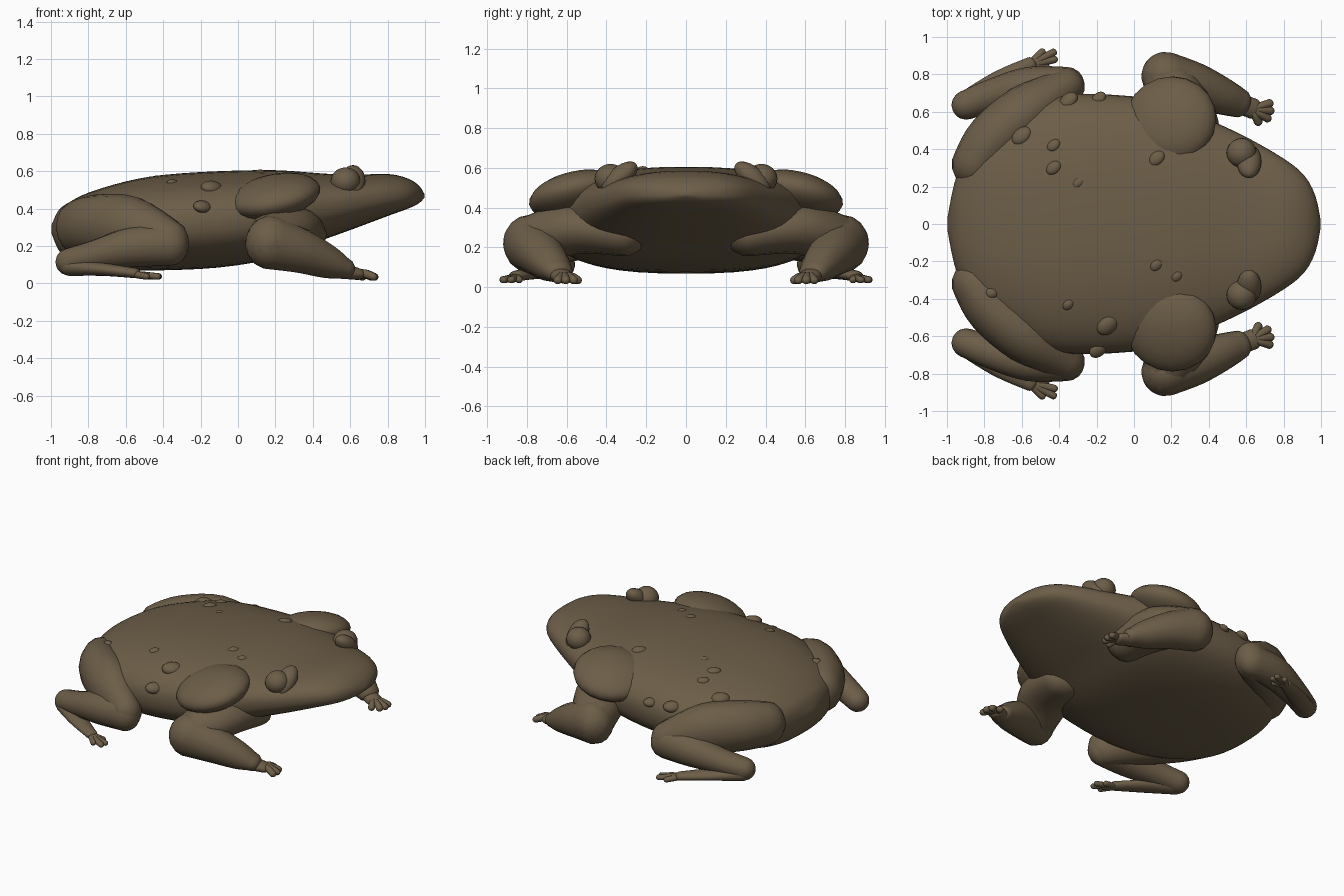
import bpy, bmesh, math
from mathutils import Vector

if "Cube" in bpy.data.objects:
    bpy.data.objects.remove(bpy.data.objects["Cube"])

skin = bpy.data.materials.new("olive brown skin")
skin.diffuse_color = (0.15, 0.11, 0.064, 1)
skin.use_nodes = True
skin.node_tree.nodes["Principled BSDF"].inputs["Base Color"].default_value = skin.diffuse_color


def finish(name, bm, angle=40):
    bmesh.ops.recalc_face_normals(bm, faces=bm.faces)
    me = bpy.data.meshes.new(name)
    bm.to_mesh(me)
    bm.free()
    ob = bpy.data.objects.new(name, me)
    bpy.context.collection.objects.link(ob)
    me.materials.append(skin)
    bpy.ops.object.select_all(action='DESELECT')
    ob.select_set(True)
    bpy.context.view_layer.objects.active = ob
    bpy.ops.object.shade_smooth_by_angle(angle=math.radians(angle))
    return ob


def smooth_path(pts, steps):
    """Catmull-Rom through tuples of any length."""
    out, n = [], len(pts)
    for i in range(n - 1):
        a, b, c, d = (pts[max(i - 1, 0)], pts[i], pts[i + 1], pts[min(i + 2, n - 1)])
        for s in range(steps):
            t = s / steps
            out.append([0.5 * (2 * q + (r - p) * t + (2 * p - 5 * q + 4 * r - w) * t * t
                               + (3 * q - p - 3 * r + w) * t ** 3)
                        for p, q, r, w in zip(a, b, c, d)])
    out.append(list(pts[-1]))
    return out


def skin_rings(bm, rings):
    vs = [[bm.verts.new(p) for p in r] for r in rings]
    n = len(vs[0])
    for a, b in zip(vs, vs[1:]):
        for i in range(n):
            bm.faces.new((a[i], a[(i + 1) % n], b[(i + 1) % n], b[i]))
    bm.faces.new(vs[0])
    bm.faces.new(vs[-1])


def limb(bm, pts, sides=16, steps=4):
    """Round-ended tube; each point is x, y, z, side radius, upright radius."""
    path = smooth_path(pts, steps)
    cs = [Vector(p[:3]) for p in path]
    rings = []

    def ring(c, d, ra, rb):
        side = d.cross(Vector((0, 0, 1))).normalized()
        up = side.cross(d)
        return [c + side * ra * math.cos(2 * math.pi * k / sides)
                + up * rb * math.sin(2 * math.pi * k / sides) for k in range(sides)]

    caps = [math.radians(a) for a in (84, 65, 45, 22)]
    d0 = (cs[1] - cs[0]).normalized()
    d1 = (cs[-1] - cs[-2]).normalized()
    r0, r1 = path[0][3:], path[-1][3:]
    for a in caps:
        rings.append(ring(cs[0] - d0 * min(r0) * math.sin(a), d0,
                          r0[0] * math.cos(a), r0[1] * math.cos(a)))
    for i, c in enumerate(cs):
        d = (cs[min(i + 1, len(cs) - 1)] - cs[max(i - 1, 0)]).normalized()
        rings.append(ring(c, d, *path[i][3:]))
    for a in reversed(caps):
        rings.append(ring(cs[-1] + d1 * min(r1) * math.sin(a), d1,
                          r1[0] * math.cos(a), r1[1] * math.cos(a)))
    skin_rings(bm, rings)


def blob(name, loc, size, turn=(0, 0, 0)):
    bpy.ops.mesh.primitive_uv_sphere_add(segments=20, ring_count=12, radius=1,
                                         location=loc, rotation=turn)
    ob = bpy.context.object
    ob.name = ob.data.name = name
    ob.scale = size
    ob.data.materials.append(skin)
    bpy.ops.object.shade_smooth()
    return ob


# Body and head: sections of x, half width, top, bottom, height of widest line
sections = [(-0.998, 0.03, 0.31, 0.27, 0.29), (-0.96, 0.22, 0.39, 0.18, 0.29),
            (-0.9, 0.37, 0.435, 0.12, 0.29), (-0.8, 0.505, 0.485, 0.09, 0.29),
            (-0.6, 0.63, 0.545, 0.07, 0.30), (-0.4, 0.69, 0.58, 0.07, 0.32),
            (-0.1, 0.69, 0.60, 0.085, 0.34), (0.2, 0.65, 0.605, 0.135, 0.37),
            (0.42, 0.55, 0.59, 0.22, 0.41), (0.6, 0.465, 0.58, 0.285, 0.435),
            (0.8, 0.35, 0.585, 0.36, 0.46), (0.91, 0.26, 0.56, 0.40, 0.47),
            (0.97, 0.15, 0.52, 0.43, 0.47), (0.998, 0.02, 0.475, 0.46, 0.468)]
UPPER, LOWER = 0.82, 0.76
body_path = smooth_path(sections, 3)
rings = []
for x, w, top, bot, mid in body_path:
    ring = []
    for k in range(48):
        a = 2 * math.pi * k / 48
        c, s = math.cos(a), math.sin(a)
        e = UPPER if s > 0 else LOWER
        y = w * math.copysign(abs(c) ** e, c)
        h = (top - mid) if s > 0 else (bot - mid)
        ring.append((x, y, mid + h * abs(s) ** (0.88 if s > 0 else 0.8)))
    rings.append(ring)
bm = bmesh.new()
skin_rings(bm, rings)
finish("body", bm, 60)


def back_height(x, y):
    _, w, top, _, mid = min(body_path, key=lambda p: abs(p[0] - x))
    u = min(abs(y) / w, 1) ** (1 / UPPER)
    return mid + (top - mid) * math.sqrt(1 - u * u) ** 0.88


for side, m in (("left", 1), ("right", -1)):
    def part(name, *tubes, sides=16):
        bm = bmesh.new()
        for pts in tubes:
            limb(bm, [(p[0], p[1] * m, *p[2:]) for p in pts], sides)
        return finish(f"{side}_{name}", bm, 60)

    # Front leg: shoulder, upper arm reaching under the chest, forearm
    blob(f"{side}_shoulder", (0.195, 0.555 * m, 0.465), (0.25, 0.24, 0.11),
         (-0.22 * m, -0.2, 0))
    part("upper_arm", [(0.33, 0.31, 0.265, 0.15, 0.11), (0.26, 0.57, 0.295, 0.18, 0.13),
                       (0.17, 0.79, 0.22, 0.13, 0.135)])
    part("forearm", [(0.17, 0.79, 0.22, 0.13, 0.145), (0.33, 0.74, 0.175, 0.12, 0.12),
                     (0.48, 0.68, 0.115, 0.098, 0.09), (0.565, 0.645, 0.08, 0.078, 0.058)])
    # Front hand: palm and four knuckled fingers
    part("palm", [(0.55, 0.65, 0.07, 0.055, 0.045), (0.64, 0.615, 0.05, 0.055, 0.032)])
    part("fingers", *[[(0.63, 0.615, 0.05, 0.024, 0.024), (0.5 * (0.63 + x), 0.5 * (0.615 + y), 0.052, 0.022, 0.024),
                       (x, y, 0.035, 0.023, 0.021)]
                      for x, y in ((0.665, 0.545), (0.715, 0.565), (0.73, 0.605), (0.725, 0.645))], sides=10)
    # Hind leg: thigh, shin, foot
    part("thigh", [(-0.845, 0.32, 0.30, 0.13, 0.15), (-0.75, 0.45, 0.31, 0.15, 0.165),
                   (-0.57, 0.60, 0.295, 0.15, 0.17), (-0.37, 0.73, 0.215, 0.105, 0.125)])
    part("shin", [(-0.36, 0.745, 0.205, 0.095, 0.11), (-0.56, 0.735, 0.195, 0.105, 0.108),
                  (-0.76, 0.685, 0.15, 0.09, 0.083), (-0.9, 0.635, 0.115, 0.078, 0.075)])
    part("foot", [(-0.90, 0.65, 0.09, 0.06, 0.05), (-0.72, 0.76, 0.075, 0.06, 0.035),
                  (-0.55, 0.855, 0.055, 0.04, 0.027)])
    part("toes", *[[(-0.56, 0.85, 0.05, 0.022, 0.02), (x, y, 0.037, 0.02, 0.018)]
                   for x, y in ((-0.47, 0.84), (-0.425, 0.88), (-0.43, 0.918), (-0.49, 0.92))], sides=10)
    # Eye with the sloping brow bump behind it
    blob(f"{side}_eye", (0.575, 0.38 * m, 0.545), (0.08, 0.08, 0.075))
    blob(f"{side}_brow", (0.615, 0.335 * m, 0.55), (0.066, 0.11, 0.055), (-0.7 * m, 0, 0))

# Low warts on the back and flanks: x, y, size
warts = [(-0.60, 0.47, .06), (-0.43, 0.30, .045), (-0.30, 0.22, .035), (0.12, 0.35, .05),
         (-0.43, 0.42, .04), (-0.35, 0.66, .055), (-0.19, 0.67, .045), (0.12, -0.22, .04),
         (0.23, -0.28, .035), (-0.35, -0.43, .035), (-0.14, -0.54, .065), (-0.19, -0.67, .055)]
for i, (x, y, r) in enumerate(warts):
    blob(f"wart_{i + 1}", (x, y, back_height(x, y) - 0.012), (r, r * 0.75, r * 0.55),
         (-0.8 * y, 0, 0.7))
blob("thigh_wart", (-0.76, -0.37, 0.45), (0.035, 0.03, 0.025))
